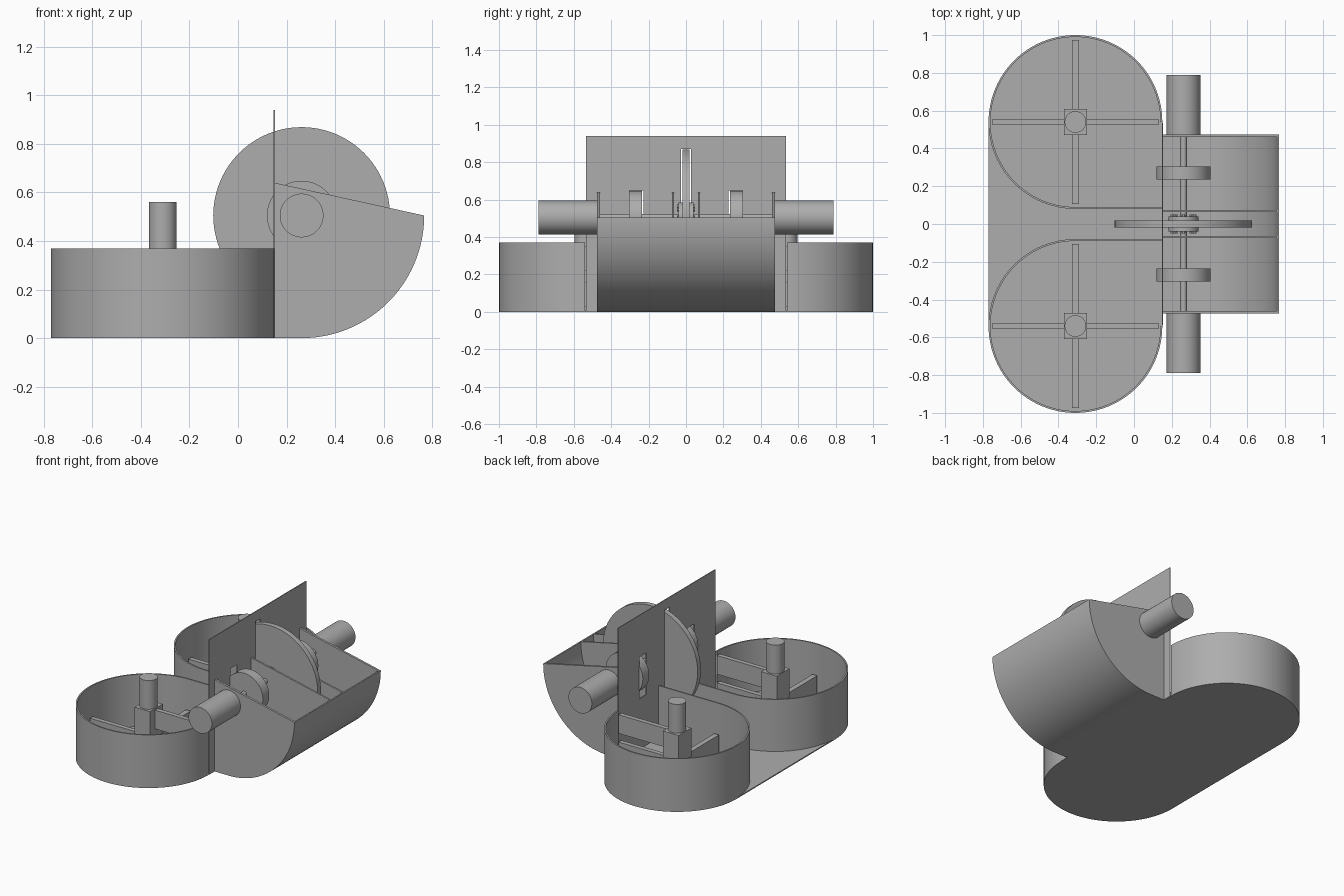
import bpy, bmesh
from math import sin, cos, pi, radians
from mathutils import Matrix, Vector

if "Cube" in bpy.data.objects:
    bpy.data.objects.remove(bpy.data.objects["Cube"])

grey = bpy.data.materials.new("plain grey")
grey.use_nodes = True
COLOUR = (0.42, 0.42, 0.42, 1)
grey.diffuse_color = COLOUR
grey.node_tree.nodes["Principled BSDF"].inputs["Base Color"].default_value = COLOUR

AX, AZ = 0.262, 0.505            # axle position
BX, BY, BR = -0.31, 0.54, 0.46   # bin centre and radius
PLATE_X, CHANNEL = 0.15, 0.075   # back plate, half width of central channel


def finish(name, bm, smooth=False):
    bmesh.ops.recalc_face_normals(bm, faces=bm.faces)
    mesh = bpy.data.meshes.new(name)
    bm.to_mesh(mesh)
    bm.free()
    obj = bpy.data.objects.new(name, mesh)
    bpy.context.collection.objects.link(obj)
    mesh.materials.append(grey)
    if smooth:
        bpy.ops.object.select_all(action='DESELECT')
        obj.select_set(True)
        bpy.context.view_layer.objects.active = obj
        bpy.ops.object.shade_smooth_by_angle(angle=radians(30))
    return obj


def box(name, lo, hi):
    lo, hi = Vector(lo), Vector(hi)
    bm = bmesh.new()
    bmesh.ops.create_cube(bm, size=1, matrix=Matrix.Translation((lo + hi) / 2)
                          @ Matrix.Diagonal((*(hi - lo), 1)))
    return finish(name, bm)


def cylinder(name, centre, radius, length, axis='Y', sides=64):
    turn = Matrix.Rotation(pi / 2, 4, 'X') if axis == 'Y' else Matrix()
    bm = bmesh.new()
    bmesh.ops.create_cone(bm, cap_ends=True, segments=sides, radius1=radius,
                          radius2=radius, depth=length,
                          matrix=Matrix.Translation(centre) @ turn)
    return finish(name, bm, True)


def prism(name, points, offset, smooth=True):
    """Closed outline pushed along an offset."""
    bm = bmesh.new()
    face = bm.faces.new([bm.verts.new(p) for p in points])
    out = bmesh.ops.extrude_face_region(bm, geom=[face])
    bmesh.ops.translate(bm, vec=offset,
                        verts=[v for v in out['geom'] if isinstance(v, bmesh.types.BMVert)])
    return finish(name, bm, smooth)


def strip(name, inner, outer, offset):
    """Thin wall between two matching open paths."""
    return prism(name, inner + outer[::-1], offset)


def arc(cx, cy, r, start, end, steps=48):
    angles = [radians(start + (end - start) * i / steps) for i in range(steps + 1)]
    return [(cx + r * cos(a), cy + r * sin(a)) for a in angles]


# Floor under both bins
outline = arc(BX, BY, BR, 0, 180) + arc(BX, -BY, BR, 180, 360)
prism("floor", [(x, y, 0) for x, y in outline], (0, 0, 0.008))


# Bin walls: three quarters round, then straight along the channel
def bin_path(r, side):
    path = arc(BX, BY, r, 0, 270, 72) + [(PLATE_X, BY - r)]
    return [(x, side * y, 0) for x, y in path]


for side, label in ((1, "back"), (-1, "front")):
    y = side * BY
    strip(label + "_bin_wall", bin_path(BR - 0.01, side), bin_path(BR, side), (0, 0, 0.37))

    # Stirring blades, hub, motor and its bracket
    box(label + "_blade_x", (BX - 0.44, y - 0.016, 0.03), (BX + 0.44, y + 0.016, 0.16))
    box(label + "_blade_y", (BX - 0.018, y - 0.435, 0.03), (BX + 0.018, y + 0.435, 0.16))
    box(label + "_hub", (BX - 0.06, y - 0.07, 0.16), (BX + 0.06, y + 0.07, 0.36))
    box(label + "_bracket", (BX + 0.06, y - 0.016, 0.22), (PLATE_X - 0.02, y + 0.016, 0.35))
    cylinder(label + "_bin_motor", (BX, y, 0.455), 0.057, 0.21, 'Z')


# Scoop shell: flat bottom rising in a quarter round to the lip
def scoop_path(r):
    return [(PLATE_X, AZ - r)] + arc(AX, AZ, r, 270, 360)


half = 0.475
strip("scoop_shell", [(x, -half, z) for x, z in scoop_path(AZ - 0.01)],
      [(x, -half, z) for x, z in scoop_path(AZ)], (0, 2 * half, 0))

# Scoop side panels and channel dividers share one profile
profile = scoop_path(AZ) + [(PLATE_X, 0.64)]
for name, start, width in (("front_side_panel", -half, 0.015),
                           ("back_side_panel", half - 0.015, 0.015),
                           ("front_divider", -CHANNEL, 0.012),
                           ("back_divider", CHANNEL - 0.012, 0.012)):
    prism(name, [(x, start, z) for x, z in profile], (0, width, 0))

# Upright plate with slots for the disc and wheels
plate = box("upright_plate", (PLATE_X - 0.003, -0.535, 0), (PLATE_X + 0.003, 0.535, 0.94))
for y, w, low, high in ((0, 0.028, 0.14, 0.87), (0.265, 0.038, 0.36, 0.65),
                        (-0.265, 0.038, 0.36, 0.65)):
    cutter = box("slot_cutter", (PLATE_X - 0.1, y - w, low), (PLATE_X + 0.1, y + w, high))
    cutter.hide_render = True
    cutter.hide_set(True)
    cutter.display_type = 'WIRE'
    mod = plate.modifiers.new("slot", 'BOOLEAN')
    mod.operation, mod.solver, mod.object = 'DIFFERENCE', 'EXACT', cutter
bpy.context.view_layer.update()
cut_mesh = bpy.data.meshes.new_from_object(
    plate.evaluated_get(bpy.context.evaluated_depsgraph_get()))
plate.modifiers.clear()
plate.data = cut_mesh
for obj in [o for o in bpy.data.objects if o.name.startswith("slot_cutter")]:
    bpy.data.objects.remove(obj)

# Axle, large disc, wheels, flanges with bolts, drive motors
cylinder("axle", (AX, 0, AZ), 0.018, 0.94, sides=24)
cylinder("large_disc", (AX, 0, AZ), 0.364, 0.036, sides=96)
for side, label in ((1, "back"), (-1, "front")):
    cylinder(label + "_wheel", (AX, side * 0.27, AZ), 0.143, 0.07)
    cylinder(label + "_drive_motor", (AX, side * 0.632, AZ), 0.09, 0.315)
    cylinder(label + "_flange", (AX, side * 0.029, AZ), 0.08, 0.022)
    for i, (x, z) in enumerate(arc(AX, AZ, 0.06, 0, 315, 7)):
        cylinder(f"{label}_bolt_{i}", (x, side * 0.043, z), 0.01, 0.012, sides=12)
